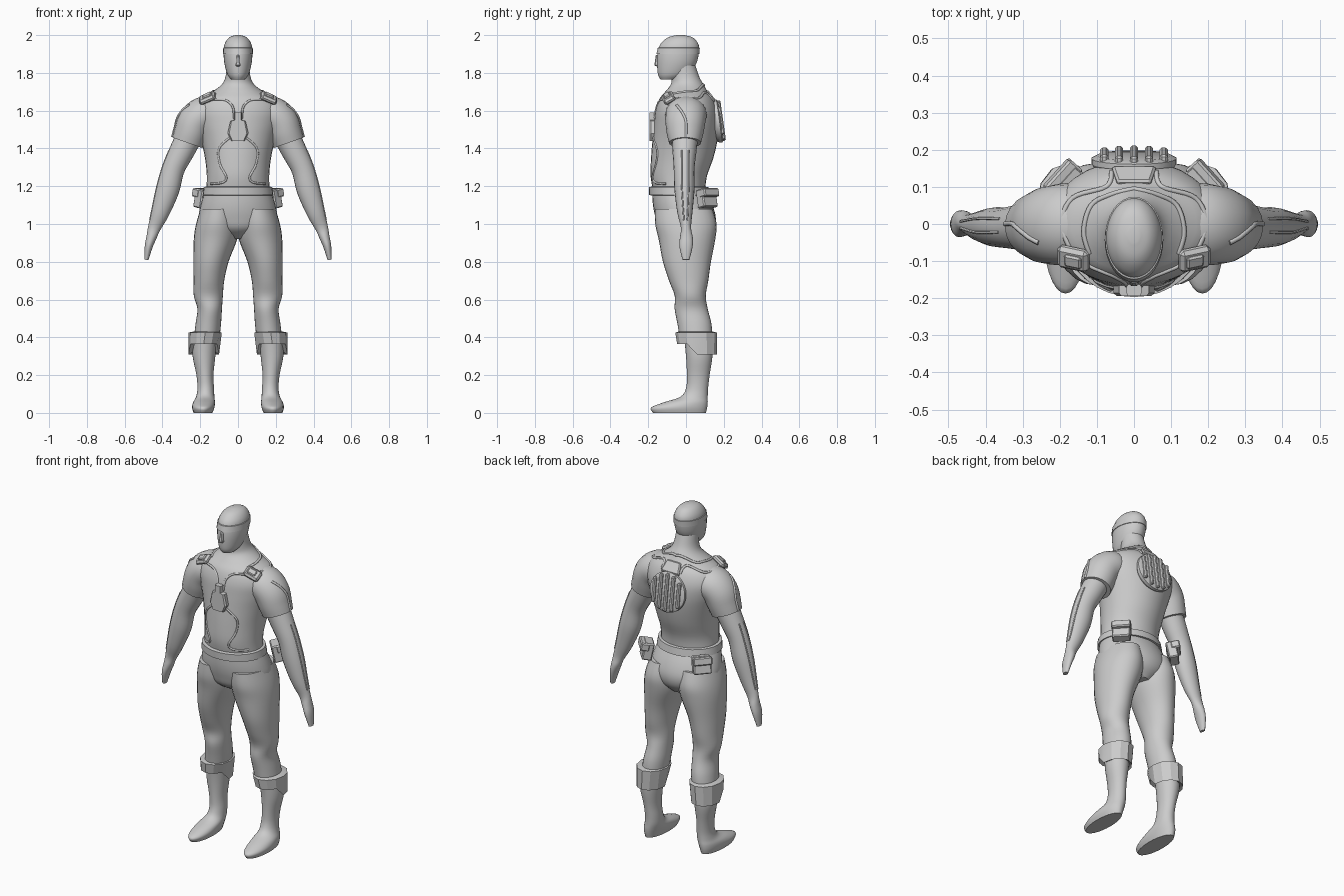
import bpy
import bmesh
from math import cos, sin, pi, radians, sqrt
from mathutils import Vector, Matrix
from mathutils.bvhtree import BVHTree

default_cube = bpy.data.objects.get("Cube")
if default_cube:
    bpy.data.objects.remove(default_cube, do_unlink=True)

grey = bpy.data.materials.new("plain grey")
grey.use_nodes = True
grey.diffuse_color = (.6, .6, .6, 1)
grey.node_tree.nodes["Principled BSDF"].inputs["Base Color"].default_value = grey.diffuse_color


def finish(name, bm, angle=40):
    """Turn a bmesh into a shaded object and return its surface for projection."""
    bmesh.ops.recalc_face_normals(bm, faces=bm.faces)
    tree = BVHTree.FromBMesh(bm)
    mesh = bpy.data.meshes.new(name)
    bm.to_mesh(mesh)
    bm.free()
    mesh.materials.append(grey)
    obj = bpy.data.objects.new(name, mesh)
    bpy.context.collection.objects.link(obj)
    bpy.ops.object.select_all(action='DESELECT')
    obj.select_set(True)
    bpy.context.view_layer.objects.active = obj
    bpy.ops.object.shade_smooth_by_angle(angle=radians(angle))
    return tree


def interpolate(rows, steps=4):
    """Smooth curve through rows of numbers."""
    rows = [Vector(row) for row in rows]
    result = []
    for i in range(len(rows) - 1):
        before, start = rows[max(i - 1, 0)], rows[i]
        end, after = rows[i + 1], rows[min(i + 2, len(rows) - 1)]
        for k in range(steps):
            t = k / steps
            result.append(start + (end - before) * (t / 2)
                          + (before * 2 - start * 5 + end * 4 - after) * (t * t / 2)
                          + (start * 3 - before - end * 3 + after) * (t ** 3 / 2))
    return result + [rows[-1]]


def skin(name, rings, angle=40):
    """Bridge closed rings of points and cap both ends."""
    bm = bmesh.new()
    loops = [[bm.verts.new(point) for point in ring] for ring in rings]
    count = len(loops[0])
    for low, high in zip(loops, loops[1:]):
        for i in range(count):
            j = (i + 1) % count
            bm.faces.new((low[i], low[j], high[j], high[i]))
    bm.faces.new(loops[0])
    bm.faces.new(loops[-1])
    return finish(name, bm, angle)


def level_rings(rows, side=1, sides=28):
    """Rows hold height, inner x, outer x, front y, back y."""
    rings = []
    for z, inner, outer, front, back in rows:
        centre = Vector((side * (inner + outer) / 2, (front + back) / 2, z))
        rings.append([centre + Vector(((outer - inner) / 2 * cos(a), (back - front) / 2 * sin(a), 0))
                      for a in (2 * pi * i / sides for i in range(sides))])
    return rings


def body_rings(rows, sides=32):
    """Rows hold height, half width, front y, back y."""
    return level_rings([(z, -half, half, front, back) for z, half, front, back in rows], 1, sides)


def limb_rings(rows, side, sides=20):
    """Rows hold centre x, y, z, radius across, radius in depth."""
    rings = []
    for i, row in enumerate(rows):
        ahead = rows[min(i + 1, len(rows) - 1)] - rows[max(i - 1, 0)]
        length = sqrt(ahead[0] ** 2 + ahead[2] ** 2)
        across = Vector((-ahead[2] / length, 0, ahead[0] / length))
        ring = []
        for k in range(sides):
            a = 2 * pi * k / sides
            point = Vector(row[:3]) + across * row[3] * cos(a) + Vector((0, row[4] * sin(a), 0))
            ring.append((side * point.x, point.y, point.z))
        rings.append(ring)
    return rings


def box(name, centre, size, turn=(0, 0, 0), bevel=.006, taper=1):
    bm = bmesh.new()
    bmesh.ops.create_cube(bm, size=1)
    for vert in bm.verts:
        if vert.co.z > 0:
            vert.co.x *= taper
    bmesh.ops.scale(bm, vec=size, verts=bm.verts)
    bmesh.ops.bevel(bm, geom=bm.edges[:], offset=bevel, segments=1, affect='EDGES')
    rotation = Matrix.Rotation(turn[2], 4, 'Z') @ Matrix.Rotation(turn[1], 4, 'Y') @ Matrix.Rotation(turn[0], 4, 'X')
    bmesh.ops.transform(bm, matrix=Matrix.Translation(centre) @ rotation, verts=bm.verts)
    finish(name, bm, 20)


def cord(name, tree, starts, direction, radius=.006):
    """Tube laid on a surface by projecting a smooth path."""
    hits = [tree.ray_cast(start, Vector(direction))[0] for start in interpolate(starts, 6)]
    hits = [hit for hit in hits if hit]
    if len(hits) < 2:
        return
    curve = bpy.data.curves.new(name, 'CURVE')
    curve.dimensions = '3D'
    curve.bevel_depth = radius
    curve.bevel_resolution = 1
    curve.use_fill_caps = True
    spline = curve.splines.new('POLY')
    spline.points.add(len(hits) - 1)
    for point, hit in zip(spline.points, hits):
        point.co = (*hit, 1)
    curve.materials.append(grey)
    bpy.context.collection.objects.link(bpy.data.objects.new(name, curve))


# Torso with neck, head, and hips
torso = skin("torso", body_rings(interpolate([
    (1.16, .17, -.17, .1), (1.25, .165, -.187, .11), (1.35, .175, -.185, .145), (1.45, .197, -.177, .168),
    (1.53, .22, -.17, .175), (1.6, .23, -.162, .168), (1.66, .2, -.142, .146), (1.7, .135, -.11, .115),
    (1.74, .085, -.08, .092), (1.78, .066, -.078, .07), (1.84, .06, -.08, .05)])))
skin("head", body_rings(interpolate([
    (1.765, .035, -.135, -.04), (1.79, .055, -.148, .01), (1.84, .07, -.153, .05), (1.89, .076, -.152, .066),
    (1.94, .074, -.142, .069), (1.97, .062, -.12, .055), (1.99, .042, -.09, .03), (2, .014, -.05, -.01)])))
skin("hips", body_rings(interpolate([
    (.92, .06, -.06, .1), (.97, .16, -.135, .145), (1.03, .205, -.16, .158),
    (1.1, .198, -.175, .14), (1.18, .172, -.18, .1)])))

# Head band, nose and face mask ridge
skin("head_band", body_rings([
    (1.897, .07, -.14, .06), (1.9, .079, -.157, .071), (1.933, .078, -.149, .073), (1.936, .07, -.14, .06)]), 25)
box("nose", (0, -.152, 1.865), (.026, .024, .06), (radians(-8), 0, 0), .005, .6)

# Belt
skin("belt", body_rings([
    (1.15, .165, -.17, .1), (1.153, .187, -.195, .125), (1.195, .181, -.197, .118), (1.2, .16, -.17, .09)]), 30)

for side, label in ((1, "left"), (-1, "right")):
    # Sleeve and bare arm with mitten hand
    sleeve = skin(label + "_sleeve", limb_rings(interpolate([
        (.12, 0, 1.59, .085, .1), (.18, 0, 1.58, .095, .11), (.225, -.003, 1.54, .096, .106),
        (.25, -.005, 1.48, .09, .097), (.268, -.005, 1.43, .085, .085)]), side))
    arm = skin(label + "_arm", limb_rings(interpolate([
        (.26, -.006, 1.46, .07, .07), (.3, -.008, 1.38, .066, .063), (.343, -.01, 1.29, .06, .055),
        (.373, -.008, 1.18, .062, .053), (.412, -.006, 1.06, .048, .04), (.443, 0, .98, .034, .027),
        (.458, .002, .93, .027, .034), (.473, 0, .88, .021, .035), (.485, 0, .81, .011, .018)]), side))

    # Leg and boot
    skin(label + "_leg", level_rings(interpolate([
        (1.08, .005, .198, -.165, .14), (1, -.002, .222, -.163, .162), (.92, .004, .234, -.145, .155),
        (.8, .05, .236, -.122, .132), (.7, .073, .235, -.09, .118), (.62, .08, .234, -.06, .105),
        (.55, .085, .215, -.06, .115), (.47, .09, .225, -.045, .135), (.38, .1, .235, -.03, .14)]), side))
    skin(label + "_boot", level_rings(interpolate([
        (.4, .11, .24, -.01, .14), (.3, .12, .24, 0, .14), (.2, .13, .22, .005, .125),
        (.13, .127, .215, 0, .117), (.085, .125, .222, -.03, .115), (.055, .122, .238, -.12, .115),
        (.028, .125, .243, -.185, .112), (0, .135, .235, -.175, .105)]), side))

    # Boot cuff, cut higher at the front
    cuff = level_rings([
        (.325, .12, .235, -.02, .14), (.31, .1, .262, -.047, .163),
        (.425, .086, .262, -.057, .165), (.43, .1, .24, -.04, .145)], side, 12)
    for ring in cuff[:2]:
        for point in ring:
            point.z += .055 if point.y < .02 else 0
    skin(label + "_boot_cuff", cuff, 25)

    # Belt pouch, set diagonally at the back
    turn = side * radians(-48)
    box(label + "_pouch", (side * .18, .11, 1.135), (.1, .055, .1), (radians(12), 0, turn))
    box(label + "_pouch_flap", (side * .192, .122, 1.165), (.106, .05, .045), (radians(12), 0, turn))

    # Shoulder pad
    box(label + "_shoulder_pad", (side * .163, -.093, 1.667), (.09, .065, .03),
        (radians(32), side * radians(22), side * radians(12)), .01)
    box(label + "_pad_buckle", (side * .163, -.1, 1.679), (.05, .035, .02),
        (radians(32), side * radians(22), side * radians(12)), .005)

    # Cords on chest and belly
    chest = [(.13, 1.66), (.065, 1.655), (.028, 1.62), (.02, 1.56)]
    belly = [(.04, 1.46), (.1, 1.4), (.096, 1.32), (.062, 1.25), (.08, 1.22), (.145, 1.213)]
    for name, path in (("chest", chest), ("belly", belly)):
        cord(f"{label}_{name}_cord", torso, [(side * x, -1, z) for x, z in path], (0, 1, 0))

    # Collar straps over the shoulder
    outer = [(.17, -.07), (.195, .0), (.165, .07), (.075, .1), (.06, .14)]
    inner = [(.12, -.08), (.135, -.02), (.115, .05), (.06, .08), (0, .095)]
    for name, path in (("outer", outer), ("inner", inner)):
        cord(f"{label}_{name}_collar", torso, [(side * x, y, 3) for x, y in path], (0, 0, -1), .007)

    # Seams down sleeve and forearm
    seam = [(-.05, 1.63), (-.02, 1.59), (0, 1.54), (0, 1.46)]
    cord(label + "_sleeve_seam", sleeve, [(side, y, z) for y, z in seam], (-side, 0, 0), .007)
    for offset in (-.022, .014):
        cord(label + "_arm_seam", arm, [(side, offset, 1.39), (side, offset, 1.2), (side, offset / 2, 1.02)],
             (-side, 0, 0), .004)

# Chest plate from a mirrored outline
half = [(.02, 1.59), (.02, 1.55), (.04, 1.545), (.055, 1.48), (.035, 1.44)]
outline = half + [(-x, z) for x, z in reversed(half)]
skin("chest_plate", [[(x * grow, y, z) for x, z in outline]
                     for y, grow in ((-.15, 1), (-.186, 1), (-.194, .85))], 20)

# Back disc with upright ribs
tilt = Matrix.Translation((0, .171, 1.545)) @ Matrix.Rotation(radians(8), 4, 'X')
skin("back_disc", [[tilt @ Vector((r * cos(a), y, r * sin(a))) for a in (2 * pi * i / 32 for i in range(32))]
                   for y, r in ((-.03, .1), (-.008, .115), (.006, .115), (.014, .1))], 30)
for i in range(-2, 3):
    x = i * .04
    box("back_disc_rib", tilt @ Vector((x, .014, 0)), (.022, .024, 2 * sqrt(.108 ** 2 - x * x)),
        (radians(8), 0, 0), .006)
box("back_strap_plate", (0, .128, 1.675), (.12, .024, .07), (radians(38), 0, 0), .006, .75)
